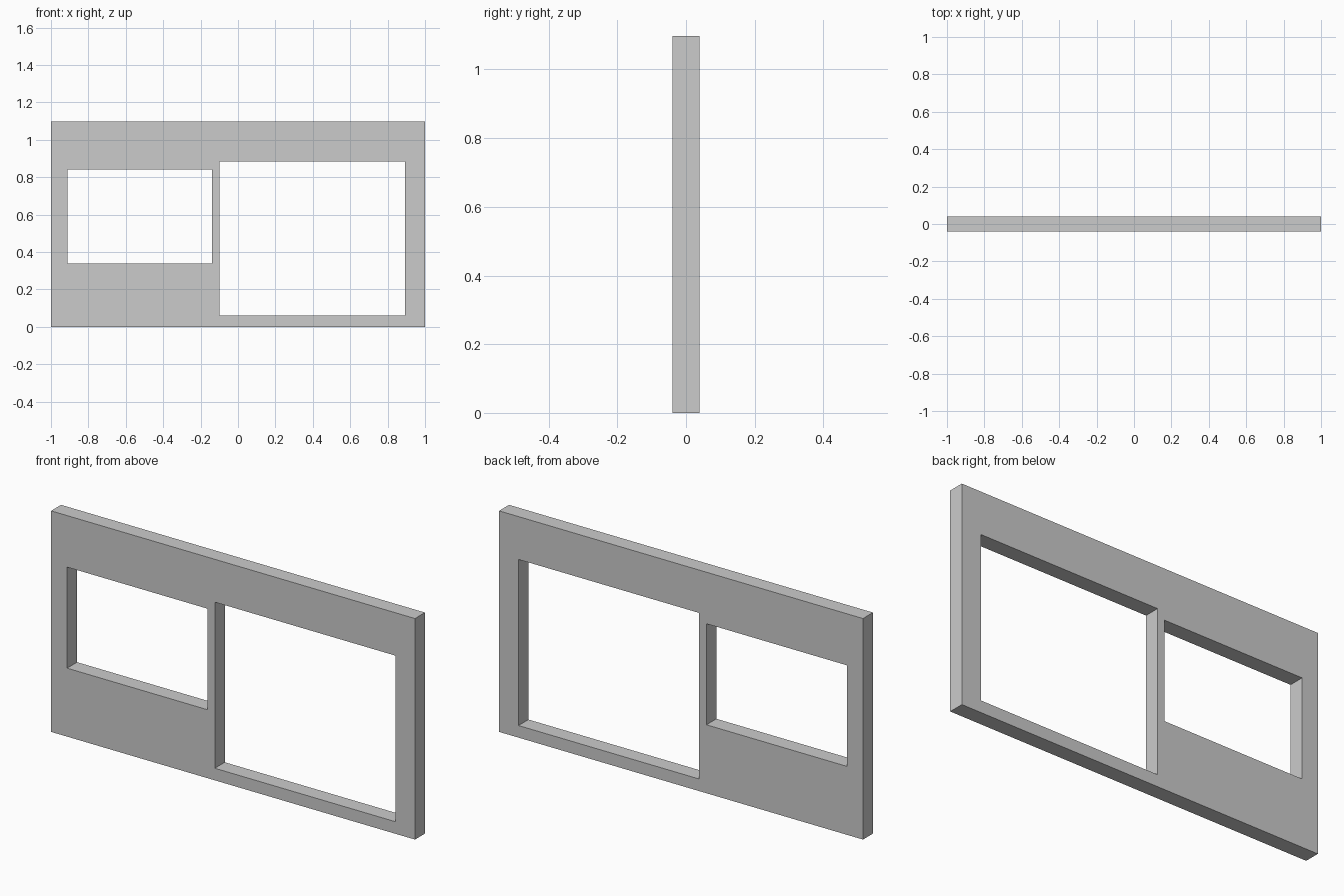
import bpy, bmesh
from mathutils import Vector

if "Cube" in bpy.data.objects:
    bpy.data.objects.remove(bpy.data.objects["Cube"])

HALF_DEPTH = 0.039
# Rectangles in the front plane: x0, x1, z0, z1
OUTER = (-1.0, 1.0, 0.0, 1.098)
SMALL_OPENING = (-0.912, -0.14, 0.34, 0.842)
LARGE_OPENING = (-0.10, 0.893, 0.06, 0.885)


def add_loop(bm, rect):
    x0, x1, z0, z1 = rect
    vs = [bm.verts.new((x, -HALF_DEPTH, z))
          for x, z in ((x0, z0), (x1, z0), (x1, z1), (x0, z1))]
    return [bm.edges.new((vs[i], vs[(i + 1) % 4])) for i in range(4)]


# Front face: outline with two rectangular openings
bm = bmesh.new()
edges = []
for rect in (OUTER, SMALL_OPENING, LARGE_OPENING):
    edges += add_loop(bm, rect)
bmesh.ops.triangle_fill(bm, edges=edges, use_beauty=True, normal=Vector((0, -1, 0)))

# Thickness, including the reveals of both openings
ext = bmesh.ops.extrude_face_region(bm, geom=bm.faces[:], use_keep_orig=True)
moved = [g for g in ext["geom"] if isinstance(g, bmesh.types.BMVert)]
bmesh.ops.translate(bm, verts=moved, vec=(0, 2 * HALF_DEPTH, 0))
bmesh.ops.recalc_face_normals(bm, faces=bm.faces[:])

mesh = bpy.data.meshes.new("double_frame_panel")
bm.to_mesh(mesh)
bm.free()
panel = bpy.data.objects.new("double_frame_panel", mesh)
bpy.context.collection.objects.link(panel)
